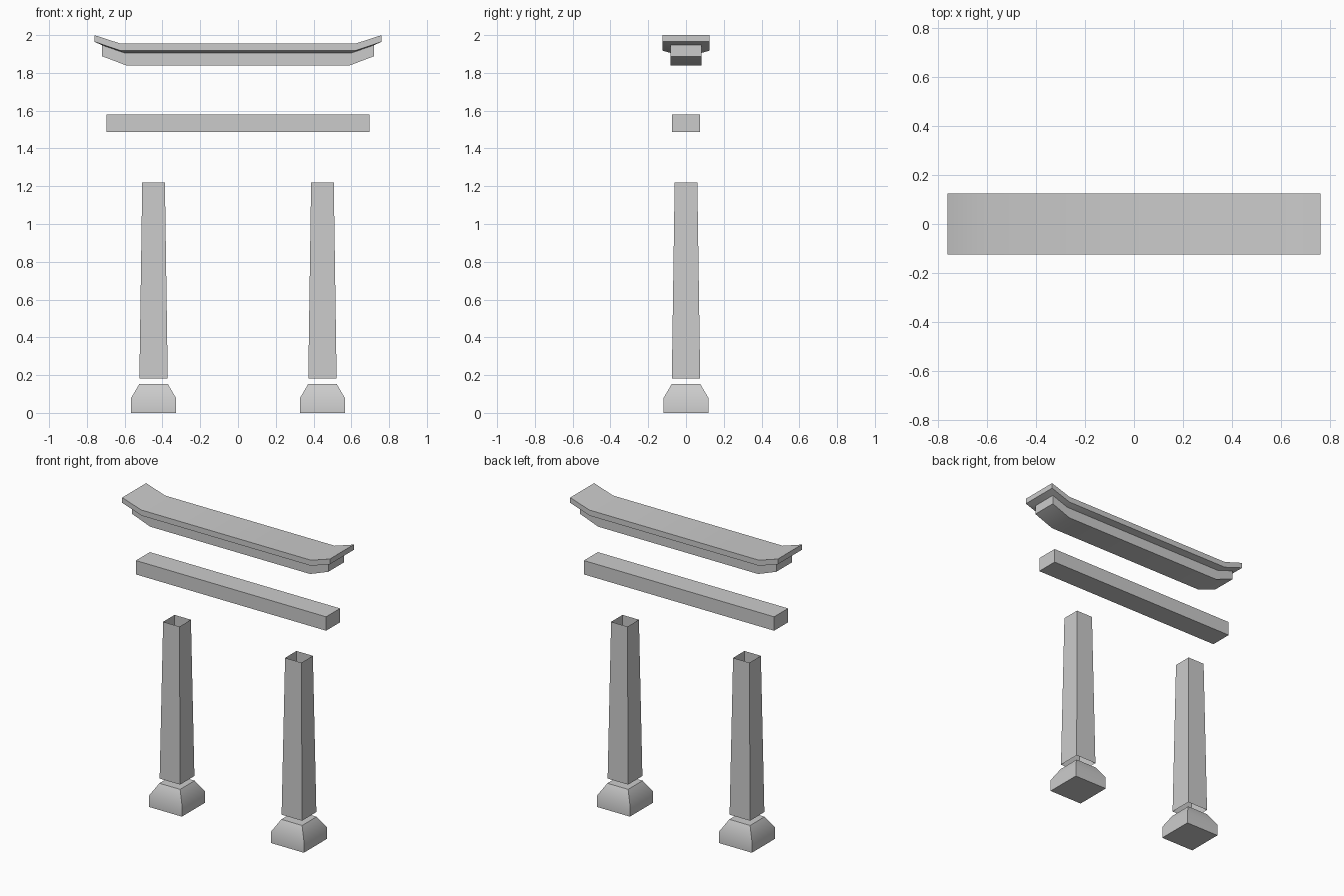
import bpy
import math

if "Cube" in bpy.data.objects:
    bpy.data.objects.remove(bpy.data.objects["Cube"])


def loft(name, rings, cap_start=True, cap_end=True, smooth=None):
    """Bridge equal-length rings (listed bottom to top, counter-clockwise)."""
    n = len(rings[0])
    verts = [p for ring in rings for p in ring]
    faces = []
    for r in range(len(rings) - 1):
        for i in range(n):
            j = (i + 1) % n
            faces.append((r * n + i, r * n + j, (r + 1) * n + j, (r + 1) * n + i))

    def cap(off, flip):
        # strips of quads between the front half and back half of the ring
        for i in range(n // 2 - 1):
            f = (off + i, off + i + 1, off + n - 2 - i, off + n - 1 - i)
            faces.append(f[::-1] if flip else f)

    if cap_start:
        cap(0, True)
    if cap_end:
        cap((len(rings) - 1) * n, False)
    mesh = bpy.data.meshes.new(name)
    mesh.from_pydata(verts, [], faces)
    ob = bpy.data.objects.new(name, mesh)
    bpy.context.collection.objects.link(ob)
    if smooth:
        bpy.ops.object.select_all(action='DESELECT')
        ob.select_set(True)
        bpy.context.view_layer.objects.active = ob
        bpy.ops.object.shade_smooth_by_angle(angle=math.radians(smooth))
    return ob


def rect(cx, hx, hy, z):
    return [(cx - hx, -hy, z), (cx + hx, -hy, z), (cx + hx, hy, z), (cx - hx, hy, z)]


def upswept(x_end, x_kink, hy, z_end, z_mid):
    """Outline of a bar whose two ends bend upward."""
    prof = [(-x_end, z_end), (-x_kink, z_mid), (x_kink, z_mid), (x_end, z_end)]
    return [(x, -hy, z) for x, z in prof] + [(x, hy, z) for x, z in reversed(prof)]


# Top lintel: narrow beam flaring out into a wider upswept cap
loft("top_lintel", [
    upswept(0.72, 0.587, 0.083, 1.888, 1.838),
    upswept(0.72, 0.603, 0.083, 1.947, 1.906),
    upswept(0.761, 0.622, 0.125, 1.965, 1.918),
    upswept(0.761, 0.622, 0.125, 2.0, 1.955),
], smooth=30)

# Straight tie beam
loft("tie_beam", [rect(0, 0.697, 0.073, 1.488), rect(0, 0.697, 0.073, 1.58)])

# Tapered open-ended posts on chamfered footings
for side, cx in (("left", -0.447), ("right", 0.447)):
    loft(side + "_post", [rect(cx, 0.075, 0.075, 0.183), rect(cx, 0.06, 0.06, 1.22)],
         cap_start=False, cap_end=False)
    loft(side + "_footing", [
        rect(cx, 0.12, 0.12, 0.0),
        rect(cx, 0.12, 0.12, 0.077),
        rect(cx, 0.076, 0.076, 0.152),
    ], smooth=40)
